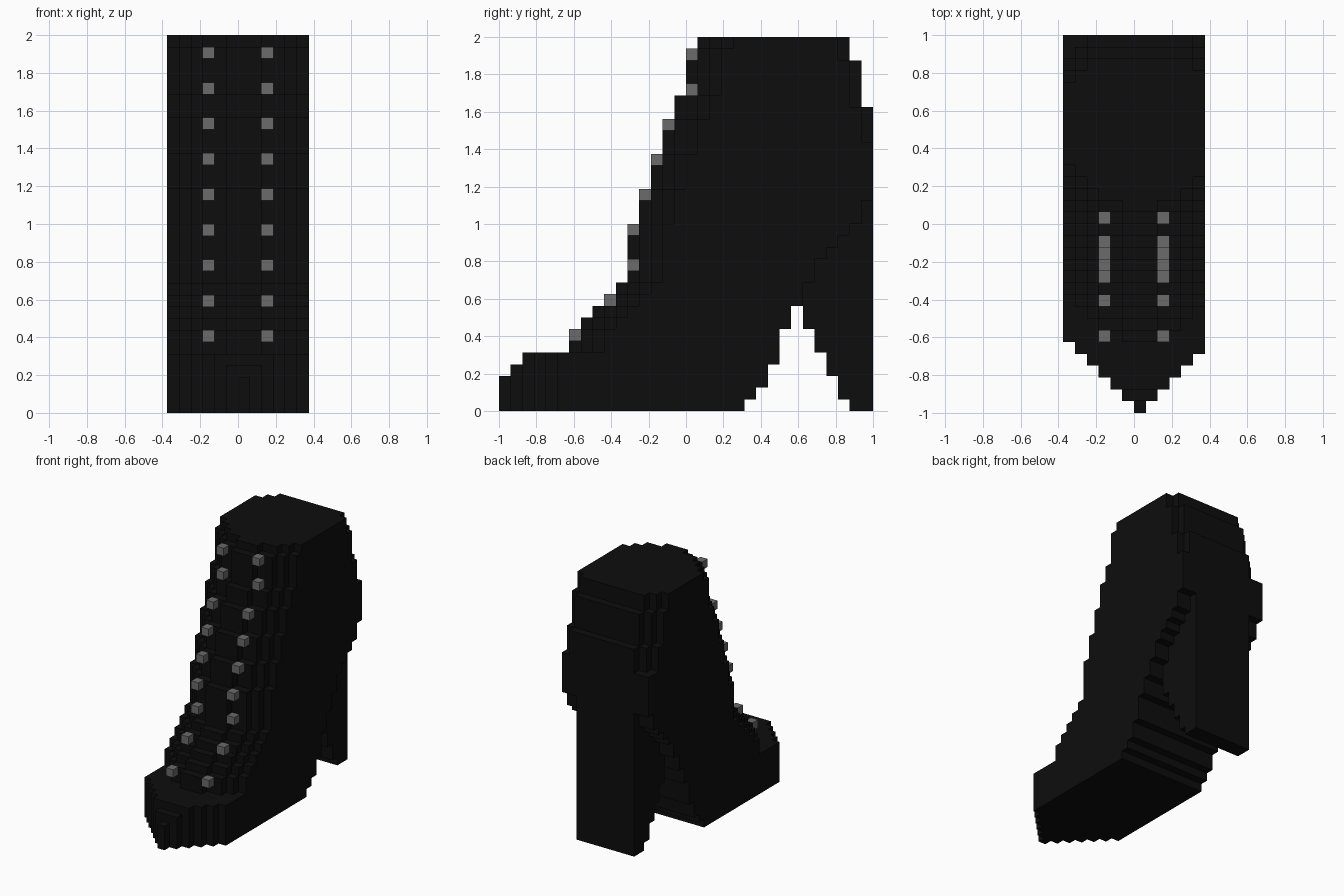
import bpy
import bmesh

if "Cube" in bpy.data.objects:
    bpy.data.objects.remove(bpy.data.objects["Cube"], do_unlink=True)

U = 1 / 16  # edge length of one block


def make_material(name, value):
    mat = bpy.data.materials.new(name)
    mat.use_nodes = True
    colour = (value, value, value, 1)
    mat.diffuse_color = colour
    mat.node_tree.nodes["Principled BSDF"].inputs["Base Color"].default_value = colour
    return mat


leather = make_material("black leather", 0.004)
metal = make_material("grey metal", 0.145)

# The four corners of each block side, by outward direction
SIDES = {
    (1, 0, 0): ((1, 0, 0), (1, 1, 0), (1, 1, 1), (1, 0, 1)),
    (-1, 0, 0): ((0, 0, 0), (0, 0, 1), (0, 1, 1), (0, 1, 0)),
    (0, 1, 0): ((0, 1, 0), (0, 1, 1), (1, 1, 1), (1, 1, 0)),
    (0, -1, 0): ((0, 0, 0), (1, 0, 0), (1, 0, 1), (0, 0, 1)),
    (0, 0, 1): ((0, 0, 1), (1, 0, 1), (1, 1, 1), (0, 1, 1)),
    (0, 0, -1): ((0, 0, 0), (0, 1, 0), (1, 1, 0), (1, 0, 0)),
}


def block_object(name, cells, mat):
    """Build the outer skin of a set of unit blocks."""
    bm = bmesh.new()
    verts = {}
    for x, y, z in cells:
        for (dx, dy, dz), corners in SIDES.items():
            if (x + dx, y + dy, z + dz) in cells:
                continue
            ring = []
            for a, b, c in corners:
                key = (x + a, y + b, z + c)
                if key not in verts:
                    verts[key] = bm.verts.new([k * U for k in key])
                ring.append(verts[key])
            bm.faces.new(ring)
    # Merge coplanar block sides into larger flat faces
    bmesh.ops.dissolve_limit(bm, angle_limit=0.01, verts=bm.verts, edges=bm.edges)
    mesh = bpy.data.meshes.new(name)
    bm.to_mesh(mesh)
    bm.free()
    mesh.materials.append(mat)
    obj = bpy.data.objects.new(name, mesh)
    bpy.context.collection.objects.link(obj)
    return obj


# Foremost row of each layer along the middle, from the sole to the collar
FRONT = [-16, -16, -16, -15, -14, -10, -10, -9, -8, -7, -6,
         -5, -5, -5, -5, -5, -4, -4, -4, -3, -3, -3,
         -2, -2, -2, -1, -1, 0, 0, 0, 0, 1]
ROUNDING = [0, 0, 1, 1, 2, 3, 4]  # how far the front falls back to the sides
ARCH = {5: 1, 6: 2, 7: 4, 8: 7, 9: 9, 10: 11, 11: 13, 12: 14, 13: 15, 14: 16, 15: 18}
HEEL_FRONT = [14, 13, 13, 12, 12, 11, 11, 10, 10, 9, 9, 10, 10, 11, 11, 12, 12, 14]


def front_row(x, z):
    if z < 5:  # pointed toe with a stepped top
        return max(abs(x) - 16, FRONT[z])
    return FRONT[z] + ROUNDING[abs(x)]


def back_row(x, z):
    end = 14 if z >= 30 else 15 if z >= 26 else 16
    if z >= 23:  # rounded corners around the ankle
        end -= max(0, abs(x) - 4)
    return end


# Upper and sole in one body, with the arch cut away underneath
body = {(x, y, z)
        for z in range(32) for x in range(-6, 6)
        for y in range(front_row(x, z), back_row(x, z))
        if z >= ARCH.get(y, 0)}
block_object("boot_body", body, leather)

# Narrow heel that fills the space behind the arch
heel = {(x, y, z)
        for z, start in enumerate(HEEL_FRONT) for x in range(-4, 4)
        for y in range(start, 16)
        if z < ARCH[y]}
block_object("heel", heel, leather)

# Two columns of lace eyelets, one block proud of the front
for side, x in (("left", 2), ("right", -3)):
    eyelets = {(x, FRONT[z] if z < 30 else 0, z) for z in range(6, 31, 3)}
    block_object("eyelets_" + side, eyelets, metal)
